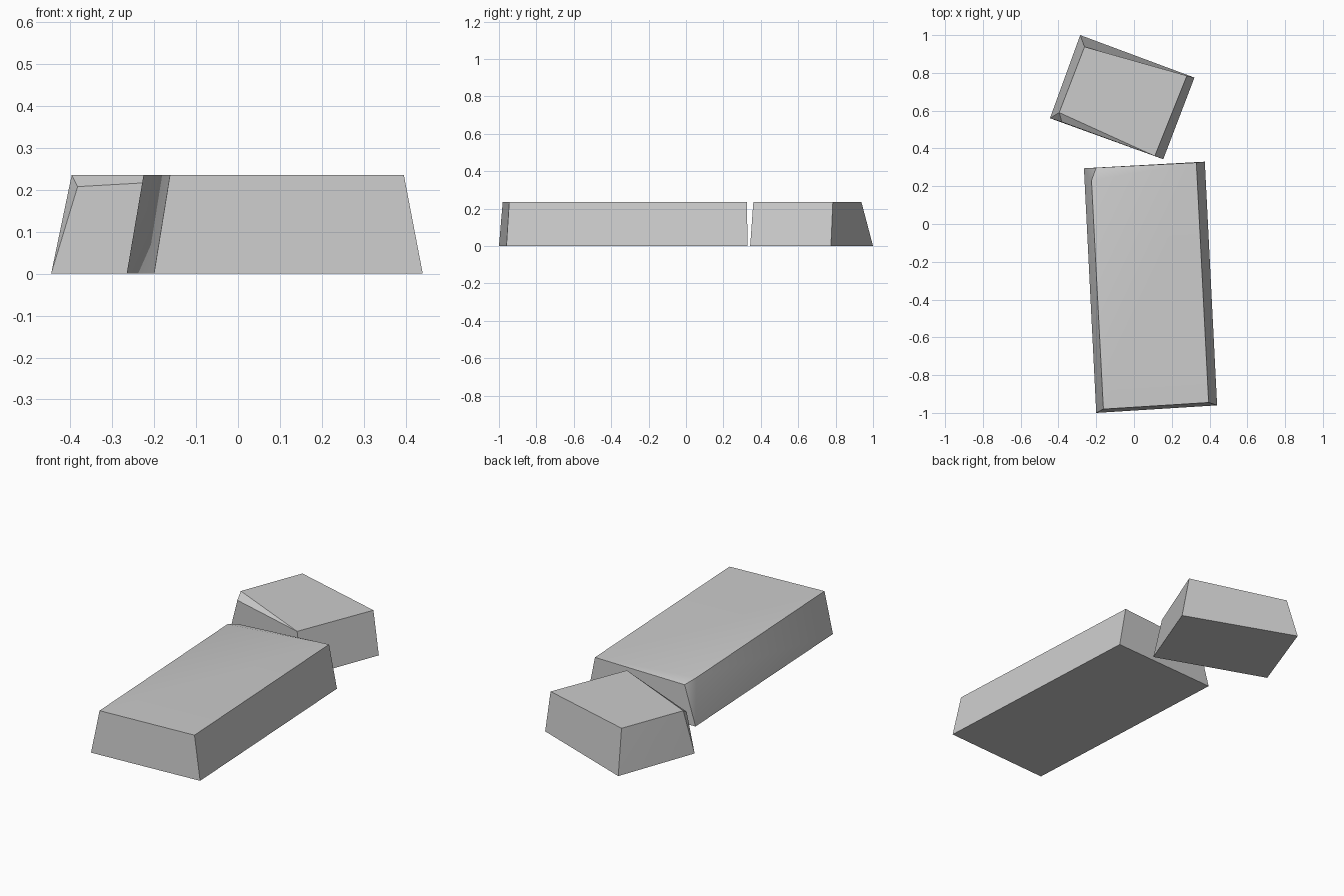
import bpy
import bmesh

cube = bpy.data.objects.get("Cube")
if cube:
    bpy.data.objects.remove(cube, do_unlink=True)

grey = bpy.data.materials.new("stone_grey")
grey.use_nodes = True
colour = (0.6, 0.6, 0.6, 1)
grey.diffuse_color = colour
grey.node_tree.nodes["Principled BSDF"].inputs["Base Color"].default_value = colour

HEIGHT = 0.235


def slab(name, base, top, low, low_z):
    """Tapered block: base corners run front left, front right, back right, back left.
    The top adds a fifth point on the left edge, where the corner 'low' is worn down."""
    bm = bmesh.new()
    b = [bm.verts.new((x, y, 0)) for x, y in base]
    t = [bm.verts.new((x, y, low_z if i == low else HEIGHT)) for i, (x, y) in enumerate(top)]
    # underside, front, right and back walls
    bm.faces.new(b[::-1])
    for i in range(3):
        bm.faces.new((b[i], b[i + 1], t[i + 1], t[i]))
    # left wall, fanned from the point beside the worn corner
    bm.faces.new((b[3], b[0], t[4]))
    bm.faces.new((b[0], t[0], t[4]))
    bm.faces.new((b[3], t[4], t[3]))
    # flat top and the sloping worn corner
    bm.faces.new([t[(low + k) % 5] for k in (-1, 0, 1)])
    bm.faces.new([v for i, v in enumerate(t) if i != low])
    bmesh.ops.recalc_face_normals(bm, faces=bm.faces)

    mesh = bpy.data.meshes.new(name)
    bm.to_mesh(mesh)
    bm.free()
    mesh.materials.append(grey)
    obj = bpy.data.objects.new(name, mesh)
    bpy.context.collection.objects.link(obj)
    bpy.ops.object.select_all(action='DESELECT')
    obj.select_set(True)
    bpy.context.view_layer.objects.active = obj
    bpy.ops.object.shade_smooth_by_angle()
    return obj


# long front piece, worn at the back left
slab("long_slab",
     [(-0.2, -1), (0.44, -0.96), (0.375, 0.33), (-0.265, 0.295)],
     [(-0.162, -0.98), (0.395, -0.945), (0.33, 0.325), (-0.2, 0.298), (-0.225, 0.23)],
     3, 0.215)

# short broken-off piece, worn at the front left
slab("short_slab",
     [(-0.445, 0.56), (0.155, 0.343), (0.32, 0.775), (-0.285, 1)],
     [(-0.382, 0.54), (0.11, 0.36), (0.28, 0.785), (-0.262, 0.938), (-0.396, 0.59)],
     0, 0.207)
